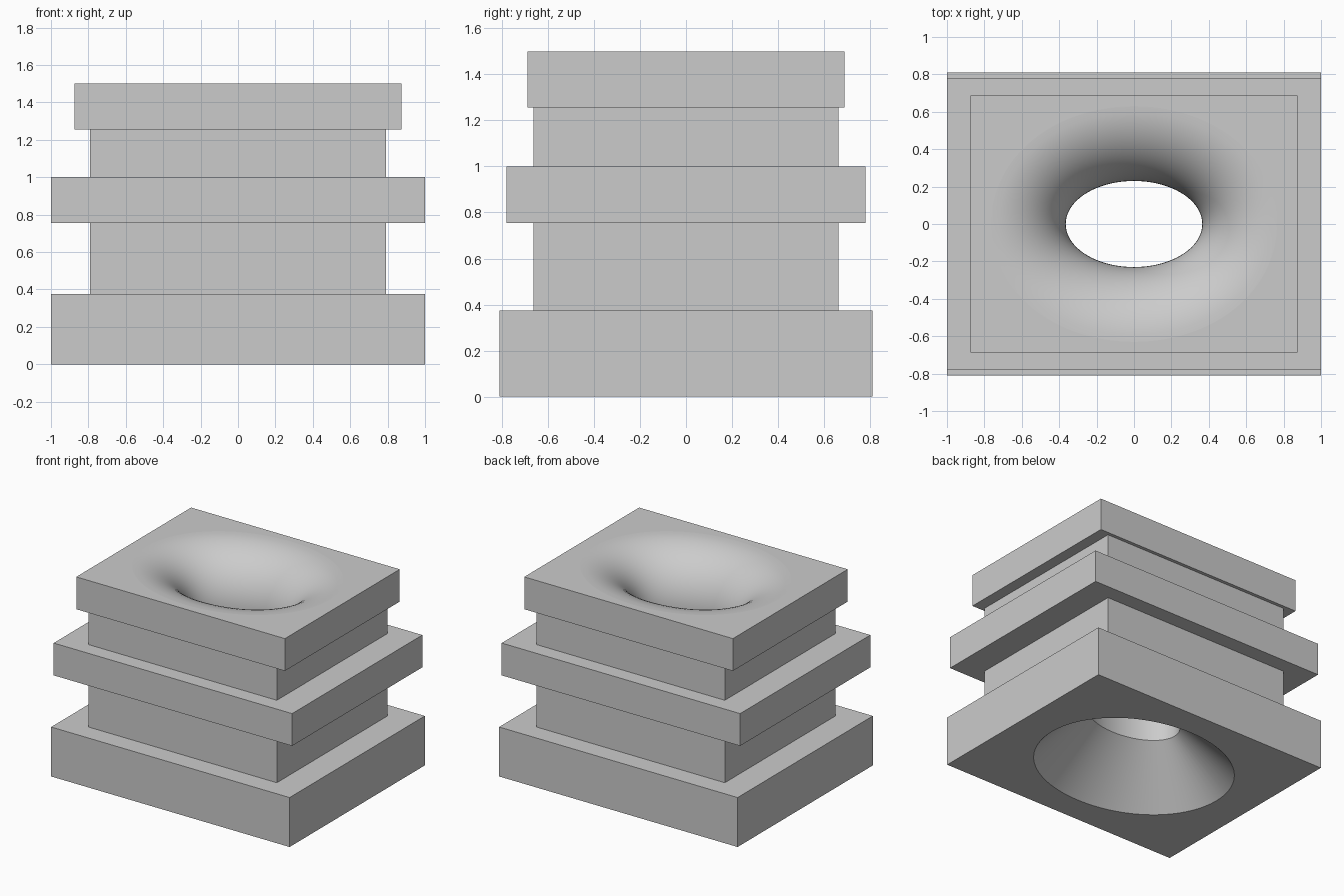
import bpy
import bmesh
from math import sin, cos, pi, hypot

cube = bpy.data.objects.get("Cube")
if cube:
    bpy.data.objects.remove(cube, do_unlink=True)

# Plain grey material
grey = bpy.data.materials.new("light_grey")
grey.use_nodes = True
grey.diffuse_color = (0.6, 0.6, 0.6, 1)
grey.node_tree.nodes["Principled BSDF"].inputs["Base Color"].default_value = (0.6, 0.6, 0.6, 1)

# Stacked tiers: half width, half depth, bottom, top
TIERS = [
    (1.0, 0.81, 0.0, 0.375),
    (0.79, 0.663, 0.375, 0.755),
    (1.0, 0.78, 0.755, 1.0),
    (0.79, 0.663, 1.0, 1.255),
    (0.875, 0.688, 1.255, 1.5),
]
HEIGHT = 1.5
THROAT_X, THROAT_Y = 0.365, 0.23
CHAMFER, FLARE = 0.375, 0.4
SEGMENTS, STEPS = 96, 16

bm = bmesh.new()


def rectangle(hx, hy, z):
    corners = [(-hx, -hy), (hx, -hy), (hx, hy), (-hx, hy)]
    return [bm.verts.new((x, y, z)) for x, y in corners]


def bore_ring(offset, z):
    """Ellipse of the throat, pushed outward evenly by an offset."""
    ring = []
    for i in range(SEGMENTS):
        t = 2 * pi * i / SEGMENTS
        nx, ny = THROAT_Y * cos(t), THROAT_X * sin(t)
        k = offset / hypot(nx, ny)
        ring.append(bm.verts.new((THROAT_X * cos(t) + nx * k, THROAT_Y * sin(t) + ny * k, z)))
    return ring


def loft(rings, smooth):
    for low, high in zip(rings, rings[1:]):
        n = len(low)
        for i in range(n):
            j = (i + 1) % n
            bm.faces.new((low[i], low[j], high[j], high[i])).smooth = smooth


def loop_edges(ring):
    return [bm.edges.get((ring[i - 1], ring[i])) for i in range(len(ring))]


# Outer stepped walls and ledges
outer = []
for hx, hy, bottom, top in TIERS:
    outer += [rectangle(hx, hy, bottom), rectangle(hx, hy, top)]
loft(outer, False)

# Bore: chamfered mouth below, straight throat, rounded flare above
bore = [bore_ring(CHAMFER, 0), bore_ring(0, CHAMFER)]
for s in range(STEPS + 1):
    a = pi / 2 * s / STEPS
    bore.append(bore_ring(FLARE * (1 - cos(a)), HEIGHT - FLARE + FLARE * sin(a)))
loft(bore, True)
for edge in loop_edges(bore[1]):
    edge.smooth = False

# Flat bottom and top around the bore
for rim, mouth in ((outer[0], bore[0]), (outer[-1], bore[-1])):
    bmesh.ops.triangle_fill(bm, edges=loop_edges(rim) + loop_edges(mouth), use_beauty=True)
bmesh.ops.recalc_face_normals(bm, faces=bm.faces)

mesh = bpy.data.meshes.new("stepped_block")
bm.to_mesh(mesh)
bm.free()
mesh.materials.append(grey)
block = bpy.data.objects.new("stepped_block_with_bore", mesh)
bpy.context.collection.objects.link(block)
